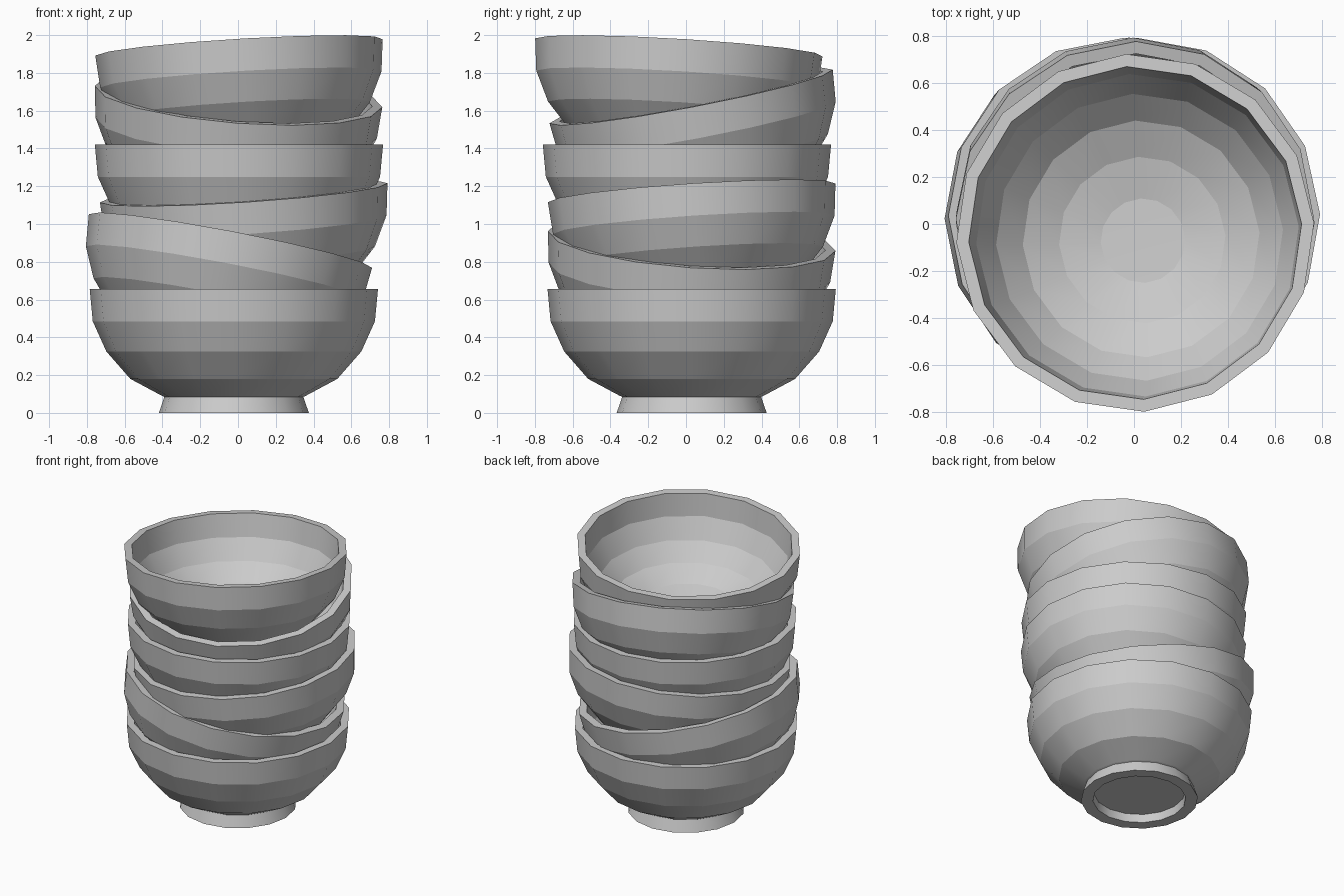
import bpy
import bmesh
from math import cos, sin, tau, radians
from mathutils import Matrix, Vector

cube = bpy.data.objects.get("Cube")
if cube:
    bpy.data.objects.remove(cube, do_unlink=True)

# Single glazed grey
grey = bpy.data.materials.new("grey_ceramic")
grey.use_nodes = True
colour = (0.6, 0.6, 0.6, 1)
grey.diffuse_color = colour
grey.node_tree.nodes["Principled BSDF"].inputs["Base Color"].default_value = colour

SIDES = 16
HEIGHT = 0.655

# Half section (radius, height): foot recess, foot, outer wall, rim, inner wall, floor
PROFILE = [(0, 0.06), (0.31, 0.06), (0.315, 0), (0.397, 0), (0.368, 0.085),
           (0.38, 0.09), (0.548, 0.18), (0.675, 0.325), (0.747, 0.485),
           (0.763, HEIGHT), (0.71, HEIGHT), (0.688, 0.49), (0.612, 0.345),
           (0.505, 0.23), (0.355, 0.15), (0.18, 0.105), (0, 0.1)]


def bowl_mesh():
    """Revolve the half section; bands are round sideways and crisp between rings."""
    bm = bmesh.new()
    rings = []
    for r, z in PROFILE:
        count = SIDES if r else 1
        rings.append([bm.verts.new((r * cos(tau * i / SIDES), r * sin(tau * i / SIDES), z))
                      for i in range(count)])
    for low, high in zip(rings, rings[1:]):
        for i in range(SIDES):
            j = (i + 1) % SIDES
            corners = [low[i % len(low)], low[j % len(low)],
                       high[j % len(high)], high[i % len(high)]]
            face = bm.faces.new(list(dict.fromkeys(corners)))
            face.smooth = True
    bmesh.ops.recalc_face_normals(bm, faces=bm.faces)
    for edge in bm.edges:
        a, b = (v.co for v in edge.verts)
        edge.smooth = abs(a.z - b.z) > 1e-5 or abs(a.xy.length - b.xy.length) > 1e-4
    mesh = bpy.data.meshes.new("bowl")
    bm.to_mesh(mesh)
    bm.free()
    mesh.materials.append(grey)
    return mesh


mesh = bowl_mesh()

# Stack: rim centre x, y, z, rim slope along x and y, turn in degrees
STACK = {
    "bottom_bowl": (-0.022, 0.03, 0.655, 0, 0, 0),
    "second_bowl": (-0.04, 0.03, 0.91, -0.19, -0.07, 0),
    "third_bowl": (0.03, 0.03, 1.165, 0.066, 0.066, 1),
    "fourth_bowl": (0.005, 0.005, 1.42, 0, 0, 0),
    "fifth_bowl": (0.003, 0.027, 1.675, -0.075, 0.19, 0),
    "top_bowl": (0.005, -0.038, 1.935, 0.06, -0.06, 3),
}

for name, (x, y, z, slope_x, slope_y, turn) in STACK.items():
    bowl = bpy.data.objects.new(name, mesh)
    bpy.context.collection.objects.link(bowl)
    up = Vector((-slope_x, -slope_y, 1))
    tilt = Vector((0, 0, 1)).rotation_difference(up).to_matrix().to_4x4()
    bowl.matrix_world = (Matrix.Translation((x, y, z)) @ tilt
                         @ Matrix.Rotation(radians(turn), 4, "Z")
                         @ Matrix.Translation((0, 0, -HEIGHT)))
